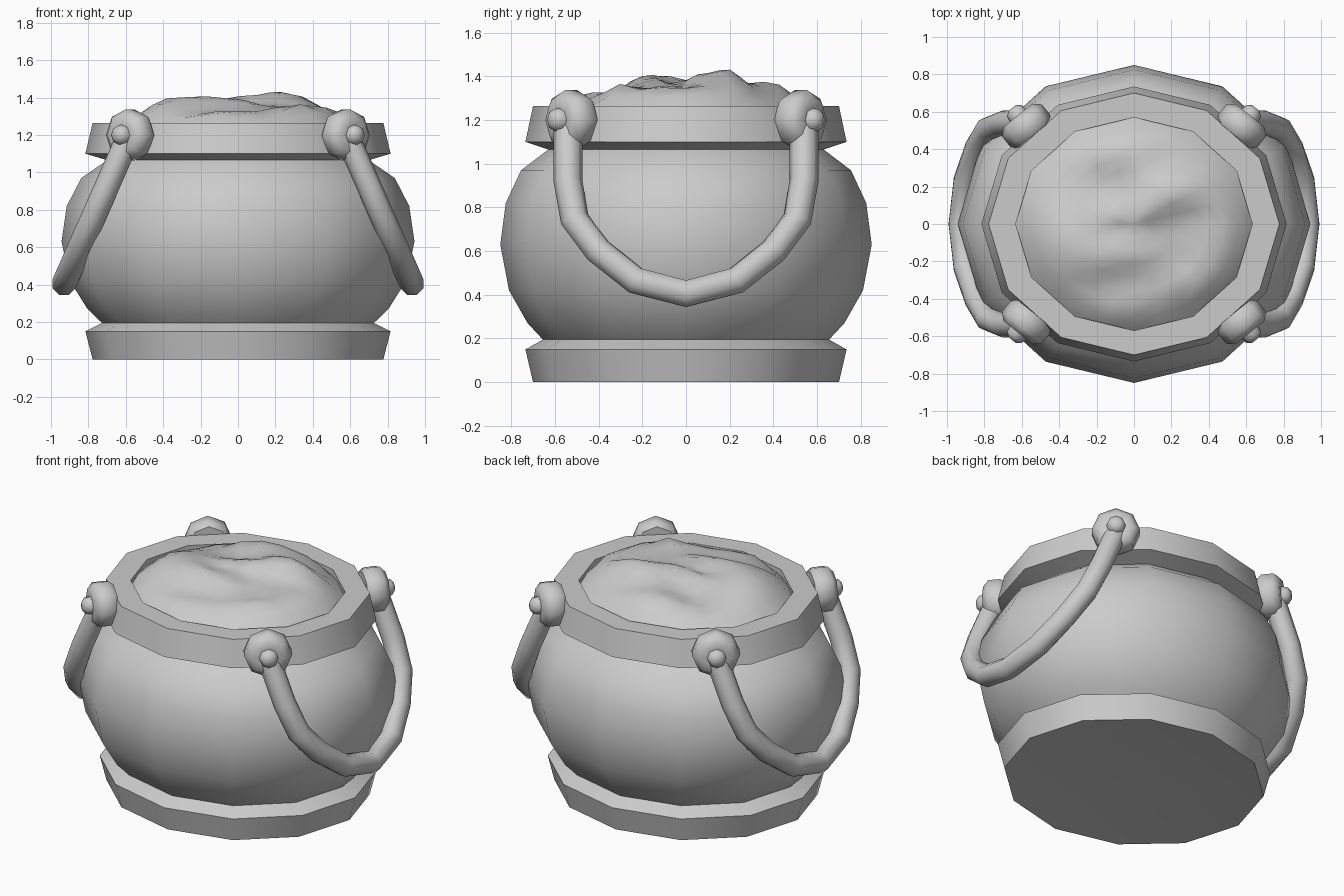
import bpy, bmesh, math
from mathutils import Vector, noise

if "Cube" in bpy.data.objects:
    bpy.data.objects.remove(bpy.data.objects["Cube"])

STRETCH = 1.11   # the pot is slightly wider in x than in y
SIDES = 12


def finish(name, bm, angle=40):
    bmesh.ops.recalc_face_normals(bm, faces=bm.faces)
    mesh = bpy.data.meshes.new(name)
    bm.to_mesh(mesh)
    bm.free()
    ob = bpy.data.objects.new(name, mesh)
    bpy.context.collection.objects.link(ob)
    bpy.ops.object.select_all(action='DESELECT')
    ob.select_set(True)
    bpy.context.view_layer.objects.active = ob
    bpy.ops.object.shade_smooth_by_angle(angle=math.radians(angle))
    return ob


def skin(bm, rings, closed=True):
    for a, b in zip(rings, rings[1:]):
        n = len(a)
        for i in range(n):
            j = (i + 1) % n
            bm.faces.new((a[i], a[j], b[j], b[i]))


def lathe(bm, profile, sides, stretch=1.0):
    rings = []
    for r, z in profile:
        rings.append([bm.verts.new((r * stretch * math.cos(2 * math.pi * i / sides),
                                    r * math.sin(2 * math.pi * i / sides), z))
                      for i in range(sides)])
    skin(bm, rings)
    return rings


# Pot: foot band, round belly, notched neck and thick rim
bm = bmesh.new()
rings = lathe(bm, [(0.70, 0), (0.735, 0.15), (0.655, 0.195), (0.725, 0.27), (0.81, 0.42),
                   (0.85, 0.63), (0.825, 0.82), (0.755, 0.97), (0.63, 1.065),
                   (0.735, 1.10), (0.70, 1.265), (0.57, 1.265), (0.57, 1.15)],
              SIDES, STRETCH)
centre = bm.verts.new((0, 0, 0.05))
for i in range(SIDES):
    bm.faces.new((centre, rings[0][(i + 1) % SIDES], rings[0][i]))
finish("pot", bm)

# Lumpy contents heaped above the rim
bm = bmesh.new()
COLS, ROWS = 24, 8
rings = lathe(bm, [(0.57 * k / ROWS, 0) for k in range(ROWS, 0, -1)], COLS, STRETCH)
top = bm.verts.new((0, 0, 0))
for i in range(COLS):
    bm.faces.new((rings[-1][i], rings[-1][(i + 1) % COLS], top))
for v in bm.verts:
    r = math.hypot(v.co.x / STRETCH, v.co.y) / 0.57
    lump = noise.noise(Vector((v.co.x * 2.5, v.co.y * 5.5, 3.7)))
    v.co.z = 1.225 + 0.155 * (1 - r ** 5) + 0.09 * lump * (1 - r ** 8)
finish("contents", bm, 50)

# Swinging handles: half path mirrored in y, lying in a sloped plane
half = [(0.54, 1.20), (0.54, 1.06), (0.54, 0.92), (0.51, 0.745), (0.40, 0.60), (0.23, 0.465)]
path = [(-y, z) for y, z in half] + [(0, 0.405)] + half[::-1]
for side, label in ((1, "right"), (-1, "left")):
    pts = [Vector((side * (0.93 - (z - 0.405) * 0.44), y, z)) for y, z in path]
    flat = Vector((0.915 * side, 0, 0.403))   # normal of the handle plane
    bm = bmesh.new()
    rings = []
    for k, p in enumerate(pts):
        t = (pts[min(k + 1, len(pts) - 1)] - pts[max(k - 1, 0)]).normalized()
        u = flat.normalized()
        w = t.cross(u)
        rings.append([bm.verts.new(p + 0.066 * (u * math.cos(a) + w * math.sin(a)))
                      for a in (2 * math.pi * i / 8 for i in range(8))])
    skin(bm, rings)
    bm.faces.new(rings[0])
    bm.faces.new(rings[-1])
    finish(label + "_handle", bm, 60)

# Octagonal pivot knobs with a small rivet in the middle
for sx in (1, -1):
    for sy in (1, -1):
        bm = bmesh.new()
        rings = lathe(bm, [(0.115, -0.07), (0.137, -0.04), (0.137, 0.03), (0.10, 0.065),
                           (0.055, 0.065), (0.05, 0.095), (0.025, 0.115)], 8)
        bm.faces.new(rings[0])
        bm.faces.new(rings[-1])
        ob = finish("knob", bm, 50)
        axis = Vector((0.63 * sx, 0.78 * sy, 0))
        ob.rotation_euler = axis.to_track_quat('Z', 'Y').to_euler()
        ob.location = (0.58 * sx, 0.53 * sy, 1.20)
